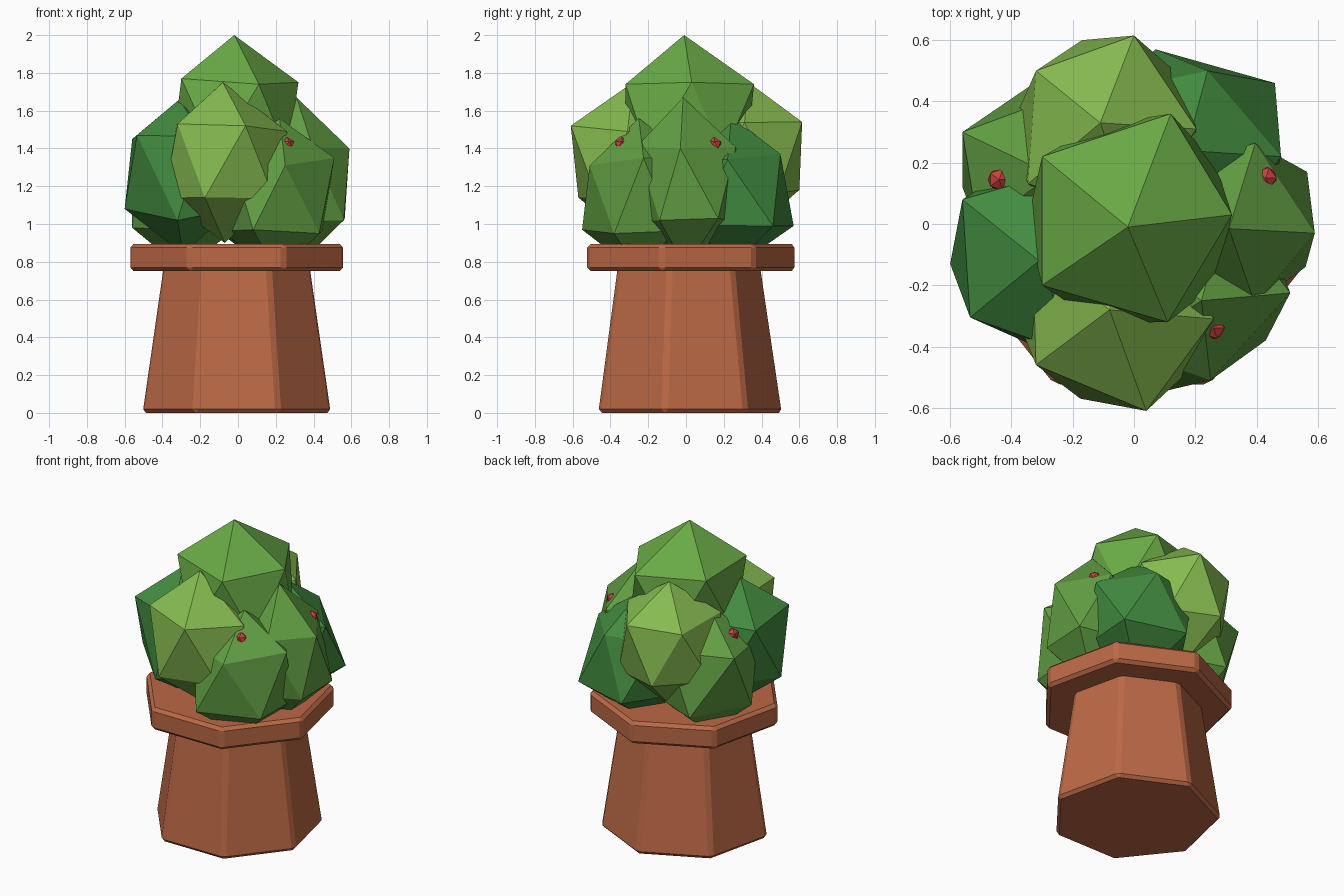
import bpy, bmesh
from math import sin, cos, pi
from mathutils import Vector

if "Cube" in bpy.data.objects:
    bpy.data.objects.remove(bpy.data.objects["Cube"])


def material(name, rgb):
    m = bpy.data.materials.new(name)
    m.diffuse_color = (*rgb, 1)
    m.use_nodes = True
    m.node_tree.nodes["Principled BSDF"].inputs["Base Color"].default_value = m.diffuse_color
    return m


CLAY = material("clay", (0.50, 0.14, 0.06))
BRIGHT = material("leaf_bright", (0.14, 0.40, 0.06))
MID = material("leaf_mid", (0.12, 0.34, 0.055))
LIGHT = material("leaf_light", (0.24, 0.50, 0.08))
DARK = material("leaf_dark", (0.055, 0.26, 0.05))
RED = material("berry_red", (0.60, 0.05, 0.05))


def add_object(name, bm, mat):
    mesh = bpy.data.meshes.new(name)
    bmesh.ops.recalc_face_normals(bm, faces=bm.faces)
    bm.to_mesh(mesh)
    bm.free()
    mesh.materials.append(mat)
    ob = bpy.data.objects.new(name, mesh)
    bpy.context.collection.objects.link(ob)
    return ob


def seven_sided(name, r0, r1, z0, z1, bevel):
    """Tapered seven-sided prism with one corner to the back."""
    bm = bmesh.new()
    rings = [[bm.verts.new((r * sin(2 * pi * i / 7) - 0.007, r * cos(2 * pi * i / 7), z))
              for i in range(7)] for r, z in ((r0, z0), (r1, z1))]
    for i in range(7):
        j = (i + 1) % 7
        bm.faces.new((rings[0][i], rings[0][j], rings[1][j], rings[1][i]))
    bm.faces.new(rings[0])
    bm.faces.new(rings[1])
    ob = add_object(name, bm, CLAY)
    mod = ob.modifiers.new("bevel", "BEVEL")
    mod.width = bevel
    mod.segments = 1


def clump(name, mat, centre, r, rz, pulls=()):
    """Stretched icosphere; the corner nearest each pull point moves onto it."""
    bm = bmesh.new()
    bmesh.ops.create_icosphere(bm, subdivisions=1, radius=1)
    for v in bm.verts:
        v.co = Vector((v.co.x * r, v.co.y * r, v.co.z * rz)) + Vector(centre)
    free = list(bm.verts)
    for p in map(Vector, pulls):
        v = min(free, key=lambda q: (q.co - p).length)
        v.co = p
        free.remove(v)
    return add_object(name, bm, mat)


# Pot and rim
seven_sided("pot_body", 0.515, 0.394, 0.0, 0.82, 0.02)
seven_sided("pot_rim", 0.582, 0.582, 0.75, 0.895, 0.02)

# Foliage: crown and seven clumps round it
clump("leaf_crown", BRIGHT, (-0.01, 0, 1.56), 0.38, 0.44,
      [(-.02, -.01, 2.0), (.12, .36, 1.74), (.32, .03, 1.75),
       (.11, -.32, 1.74), (-.30, -.20, 1.77), (-.30, .22, 1.76)])
clump("leaf_front", LIGHT, (-0.07, -0.28, 1.33), 0.36, 0.43,
      [(-.08, -.28, 1.75), (.04, -.61, 1.52), (-.32, -.46, 1.53),
       (.26, -.31, 1.49), (-.175, -.57, 1.14)])
clump("leaf_back", LIGHT, (-0.10, 0.31, 1.35), 0.34, 0.42,
      [(-.11, .33, 1.75), (0, .615, 1.54), (-.32, .50, 1.52), (-.17, .60, 1.18)])
clump("leaf_right", MID, (0.31, 0, 1.21), 0.31, 0.44,
      [(.31, -.015, 1.67), (.59, -.03, 1.40), (.565, .17, 1.03), (.56, -.14, 1.02)])
clump("leaf_front_right", MID, (0.21, -0.24, 1.15), 0.33, 0.42,
      [(.22, -.25, 1.56), (.51, -.225, 1.35), (.25, -.51, 1.31),
       (.08, -.55, .97), (.43, -.38, .95)])
clump("leaf_back_right", DARK, (0.17, 0.24, 1.18), 0.36, 0.42,
      [(.17, .24, 1.57), (.24, .50, 1.37), (.46, .46, .99),
       (.07, .57, .99), (.48, .22, 1.34)])
clump("leaf_left", DARK, (-0.29, -0.12, 1.27), 0.36, 0.43,
      [(-.31, -.12, 1.66), (-.56, .08, 1.45), (-.535, -.305, 1.47),
       (-.60, -.13, 1.08), (-.32, -.40, 1.02)])
clump("leaf_back_left", MID, (-0.27, 0.16, 1.16), 0.33, 0.42,
      [(-.56, .30, 1.35), (-.34, .45, .96), (-.56, .12, .98)])

# Berries half sunk in the leaves
for i, c in enumerate([(-.44, .145, 1.42), (.43, .15, 1.42), (.26, -.34, 1.42)]):
    clump(f"berry_{i + 1}", RED, c, 0.04, 0.04)
